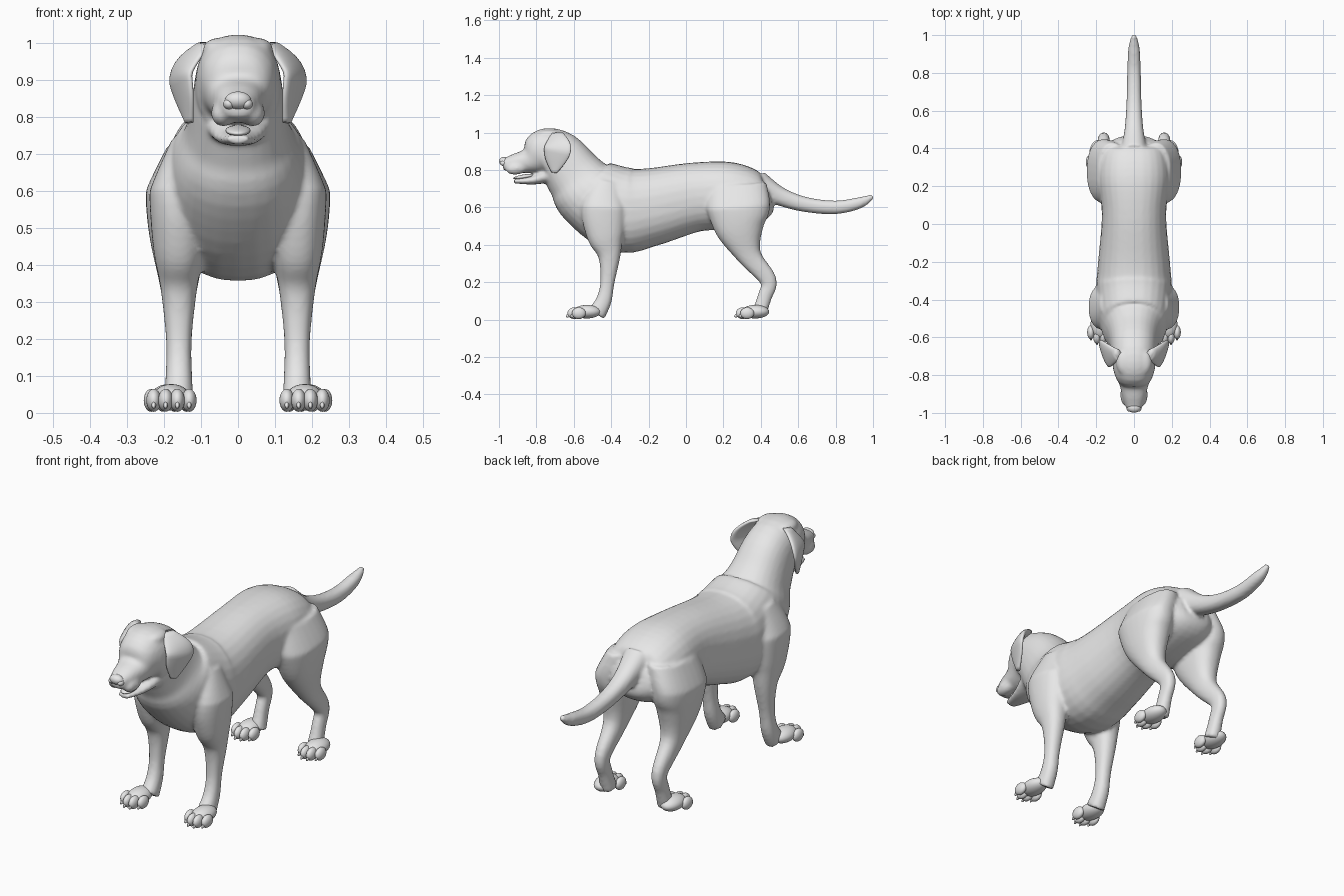
import bpy
import bmesh
import math
from mathutils import Matrix, Vector

default_cube = bpy.data.objects.get("Cube")
if default_cube:
    bpy.data.objects.remove(default_cube, do_unlink=True)

# One plain colour for the whole figure
grey = bpy.data.materials.new("plain_grey")
grey.use_nodes = True
colour = (0.8, 0.8, 0.8, 1)
grey.diffuse_color = colour
for node in grey.node_tree.nodes:
    if node.type == "BSDF_PRINCIPLED":
        node.inputs["Base Color"].default_value = colour


def smooth_rings(rings, steps=5):
    """Insert in-between rings along a smooth curve through the given ones."""
    result = []
    last = len(rings) - 1
    for i in range(last):
        before, start = rings[max(i - 1, 0)], rings[i]
        end, after = rings[i + 1], rings[min(i + 2, last)]
        for k in range(steps):
            t = k / steps
            result.append([
                b + t / 2 * ((c - a) + t * ((2 * a - 5 * b + 4 * c - d)
                                            + t * (3 * (b - c) + d - a)))
                for a, b, c, d in zip(before, start, end, after)])
    result.append(rings[-1])
    return result


def middle(z):
    """Parts on the centre line."""
    return 0


def leg_line(z):
    """Legs hang straight and lean inwards above the elbow or thigh."""
    return 0.16 - 0.4 * max(z - 0.6, 0)


def ear_line(z):
    """Ears curve out from the crown, then hang slightly inwards."""
    return 0.155 - 7 * max(z - 0.9, 0) ** 2 - 0.2 * max(0.9 - z, 0)


def loft(bm, rings, x_at=middle, side=1, skew=0, sides=28, power=0.88):
    """Skin rounded rings (y, z, half depth, half width) set square to their path."""
    rings = smooth_rings(rings)
    last = len(rings) - 1
    loops = []
    for i, (y, z, depth, width) in enumerate(rings):
        ahead, behind = rings[min(i + 1, last)], rings[max(i - 1, 0)]
        along = Vector((ahead[0] - behind[0], ahead[1] - behind[1])).normalized()
        loop = []
        for k in range(sides):
            angle = math.tau * k / sides
            c, s = math.cos(angle), math.sin(angle)
            c = math.copysign(abs(c) ** power, c) * depth
            s = math.copysign(abs(s) ** power, s) * width
            shift = -c * along.y
            x = x_at(z) + s + skew * shift
            loop.append(bm.verts.new((side * x, y + shift, z + c * along.x)))
        loops.append(loop)
    for low, high in zip(loops, loops[1:]):
        for k in range(sides):
            n = (k + 1) % sides
            bm.faces.new((low[k], low[n], high[n], high[k]))
    bm.faces.new(loops[0])
    bm.faces.new(loops[-1])


def ellipsoid(bm, centre, radii, tilt=0):
    matrix = (Matrix.Translation(Vector(centre)) @ Matrix.Rotation(tilt, 4, "X")
              @ Matrix.Diagonal((*radii, 1)))
    bmesh.ops.create_uvsphere(bm, u_segments=24, v_segments=14, radius=1, matrix=matrix)


def finish(bm, name):
    """Turn the bmesh into a smooth shaded object."""
    bmesh.ops.recalc_face_normals(bm, faces=bm.faces[:])
    for face in bm.faces:
        face.smooth = True
    mesh = bpy.data.meshes.new(name)
    bm.to_mesh(mesh)
    bm.free()
    mesh.materials.append(grey)
    obj = bpy.data.objects.new(name, mesh)
    bpy.context.collection.objects.link(obj)
    return obj


# Rump, belly, chest, neck, skull and muzzle in one sweep
trunk = [
    (0.45, 0.66, 0.06, 0.08), (0.4, 0.65, 0.13, 0.16), (0.25, 0.66, 0.18, 0.19),
    (0.05, 0.655, 0.185, 0.17), (-0.2, 0.6, 0.21, 0.19), (-0.35, 0.59, 0.23, 0.2),
    (-0.52, 0.68, 0.195, 0.18), (-0.59, 0.76, 0.16, 0.14), (-0.68, 0.87, 0.14, 0.12),
    (-0.77, 0.885, 0.13, 0.11), (-0.84, 0.85, 0.07, 0.08), (-0.92, 0.835, 0.05, 0.06),
    (-0.98, 0.83, 0.03, 0.04),
]
jaw = [(-0.74, 0.77, 0.04, 0.085), (-0.82, 0.745, 0.023, 0.06), (-0.92, 0.74, 0.012, 0.03)]
tail = [(y, z, r, r) for y, z, r in (
    (0.38, 0.73, 0.07), (0.5, 0.66, 0.05), (0.64, 0.615, 0.04),
    (0.8, 0.6, 0.036), (0.93, 0.625, 0.03), (1, 0.66, 0.012))]

# Limbs and ears from the top down
front_leg = [
    (-0.42, 0.74, 0.08, 0.075), (-0.44, 0.6, 0.12, 0.08), (-0.43, 0.45, 0.1, 0.07),
    (-0.41, 0.34, 0.06, 0.05), (-0.42, 0.2, 0.038, 0.035), (-0.44, 0.1, 0.042, 0.036),
    (-0.48, 0.03, 0.05, 0.04),
]
hind_leg = [
    (0.27, 0.72, 0.16, 0.08), (0.28, 0.6, 0.17, 0.09), (0.29, 0.48, 0.13, 0.08),
    (0.34, 0.34, 0.065, 0.05), (0.44, 0.21, 0.045, 0.032), (0.42, 0.12, 0.038, 0.03),
    (0.39, 0.03, 0.04, 0.036),
]
ear = [(-0.69, 1, 0.03, 0.02), (-0.685, 0.93, 0.07, 0.018),
       (-0.695, 0.86, 0.06, 0.015), (-0.705, 0.785, 0.015, 0.01)]

# Body skin: all large forms fused into one smooth surface
body = bmesh.new()
for shape in (trunk, jaw, tail):
    loft(body, shape)
for side in (1, -1):
    for leg in (front_leg, hind_leg):
        loft(body, leg, leg_line, side)
    ellipsoid(body, (side * 0.04, -0.905, 0.81), (0.033, 0.06, 0.035), 0.15)  # upper lip
    ellipsoid(body, (side * 0.06, -0.8, 0.937), (0.035, 0.035, 0.026))  # brow
    ellipsoid(body, (side * 0.05, -0.73, 0.985), (0.045, 0.07, 0.03))  # crown
skin = finish(body, "body")
remesh = skin.modifiers.new("fuse", "REMESH")
remesh.mode = "VOXEL"
remesh.voxel_size = 0.009
remesh.use_smooth_shade = True
relax = skin.modifiers.new("relax", "SMOOTH")
relax.factor = 0.5
relax.iterations = 6

# Nose with two nostril wings, and the tongue
nose = bmesh.new()
ellipsoid(nose, (0, -0.972, 0.845), (0.036, 0.027, 0.024), -0.3)
for side in (1, -1):
    ellipsoid(nose, (side * 0.024, -0.974, 0.836), (0.016, 0.02, 0.015))
finish(nose, "nose")
tongue = bmesh.new()
ellipsoid(tongue, (0, -0.865, 0.764), (0.034, 0.06, 0.012), 0.15)
finish(tongue, "tongue")


def paw(name, side, x, y):
    """Pad with four toes and claws pointing forwards."""
    bm = bmesh.new()
    ellipsoid(bm, (side * x, y, 0.042), (0.05, 0.075, 0.036))
    for k in (-1.5, -0.5, 0.5, 1.5):
        toe_x = side * (x + 0.032 * k)
        toe_y = y - 0.07 + 0.012 * k * k
        ellipsoid(bm, (toe_x, toe_y, 0.034), (0.02, 0.037, 0.031))
        ellipsoid(bm, (toe_x, toe_y - 0.03, 0.022), (0.006, 0.016, 0.009), 0.4)
    finish(bm, name)


# Paired parts
for side, label in ((1, "left"), (-1, "right")):
    flap = bmesh.new()
    loft(flap, ear, ear_line, side, skew=0.35)
    finish(flap, label + "_ear")
    eye = bmesh.new()
    ellipsoid(eye, (side * 0.06, -0.833, 0.907), (0.018, 0.017, 0.014))
    finish(eye, label + "_eye")
    paw(label + "_front_paw", side, 0.18, -0.53)
    paw(label + "_hind_paw", side, 0.187, 0.37)
